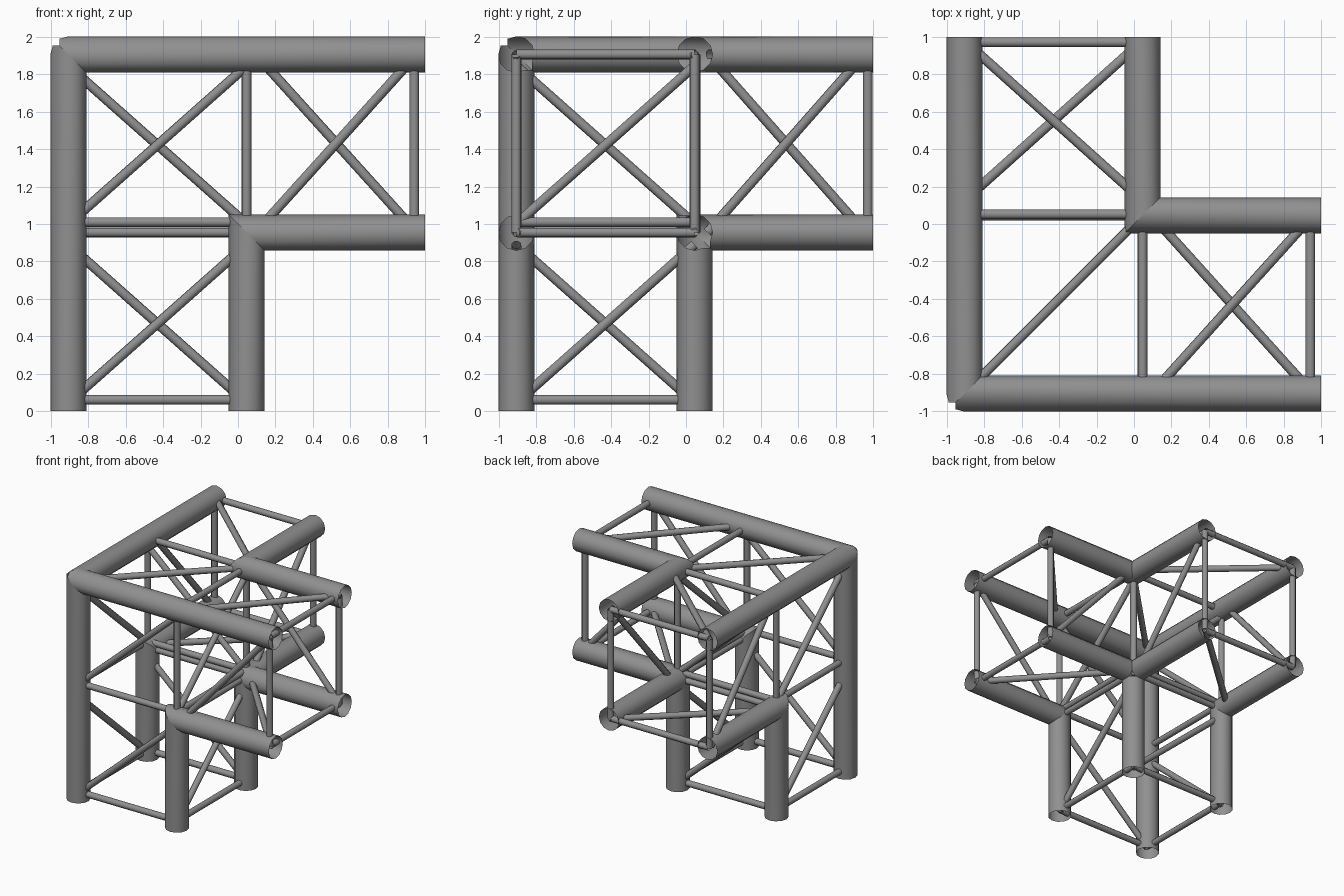
import bpy, bmesh, math
from mathutils import Vector

if "Cube" in bpy.data.objects:
    bpy.data.objects.remove(bpy.data.objects["Cube"])

R, r = 0.096, 0.027            # chord and brace radii
A, B = -0.907, 0.046           # outer and inner chord positions in x and y
T, L = 1.907, 0.955            # upper and lower chord heights
X, Y, D = Vector((1, 0, 0)), Vector((0, 1, 0)), Vector((0, 0, -1))

grey = bpy.data.materials.new("dark_grey")
grey.diffuse_color = (0.28, 0.28, 0.28, 1)
grey.use_nodes = True
grey.node_tree.nodes["Principled BSDF"].inputs["Base Color"].default_value = grey.diffuse_color


def tube(name, p, q, rad, n, others=()):
    """Open tube from p to q; the start is mitred against other directions."""
    p, q = Vector(p), Vector(q)
    d = (q - p).normalized()
    u = d.orthogonal().normalized()
    w = d.cross(u)
    bm = bmesh.new()
    lo, hi = [], []
    for i in range(n):
        a = 2 * math.pi * (i + 0.5) / n
        v = (u * math.cos(a) + w * math.sin(a)) * rad
        cut = max([v.dot(e) for e in others], default=0)
        lo.append(bm.verts.new(p + v + d * cut))
        hi.append(bm.verts.new(q + v))
    for i in range(n):
        j = (i + 1) % n
        bm.faces.new((lo[i], lo[j], hi[j], hi[i])).smooth = True
    me = bpy.data.meshes.new(name)
    bm.to_mesh(me)
    bm.free()
    me.materials.append(grey)
    ob = bpy.data.objects.new(name, me)
    bpy.context.collection.objects.link(ob)


def brace(name, p, q):
    tube(name, p, q, r, 8)


# Main chords: every node lists the directions of the tubes meeting there
nodes = [((A, A, T), (X, Y, D)), ((B, B, L), (X, Y, D)),
         ((B, B, T), (X, Y)), ((B, A, L), (X, D)), ((A, B, L), (Y, D))]
for p, dirs in nodes:
    for d in dirs:
        q = Vector(p)
        if d is D:
            q.z = 0
        elif d is X:
            q.x = 1
        else:
            q.y = 1
        tube("chord", p, q, R, 12, [e for e in dirs if e is not d])

# Square frames of the leg, the x arm and the y arm
for z in (0.06, 1.01):
    for c in (A, B):
        brace("leg_frame_bar", (A, c, z), (B, c, z))
        brace("leg_frame_bar", (c, A, z), (c, B, z))
for s in (B, 0.943):
    for c in (A, B):
        brace("x_arm_post", (s, c, L), (s, c, T))
for s in (B + 0.006, 0.972):
    for c in (A, B):
        brace("y_arm_post", (c, s, L), (c, s, T))
for z in (L, T):
    for s in (B, 0.943):
        brace("x_arm_bar", (s, A, z), (s, B, z))
    for s in (B + 0.006, 0.972):
        brace("y_arm_bar", (A, s, z), (B, s, z))

# Diagonals on the leg and corner bay, opposite slopes on opposite faces
for z0, z1 in ((0.045, 0.89), (1.0, 1.845)):
    brace("front_diagonal", (A, A, z0), (B, A, z1))
    brace("back_diagonal", (A, B, z1), (B, B, z0))
    brace("right_diagonal", (B, A, z0), (B, B, z1))
    brace("left_diagonal", (A, A, z1), (A, B, z0))
brace("top_corner_diagonal", (A, A, T), (B, B, T))

# Diagonals on the two arms
s0, s1 = 0.095, 0.955
brace("x_arm_front_diagonal", (s0, A, L), (s1, A, T))
brace("x_arm_back_diagonal", (s0, B, T), (s1, B, L))
brace("x_arm_top_diagonal", (s0, A, T), (s1, B, T))
brace("x_arm_bottom_diagonal", (s0, B, L), (s1, A, L))
brace("y_arm_left_diagonal", (A, s0 + 0.02, T), (A, s1, L))
brace("y_arm_right_diagonal", (B, s0 + 0.02, L), (B, s1, T))
brace("y_arm_top_diagonal", (A, 0.98, T), (B, s0 + 0.03, T))
brace("y_arm_bottom_diagonal", (A, s0 + 0.03, L), (B, 0.98, L))
